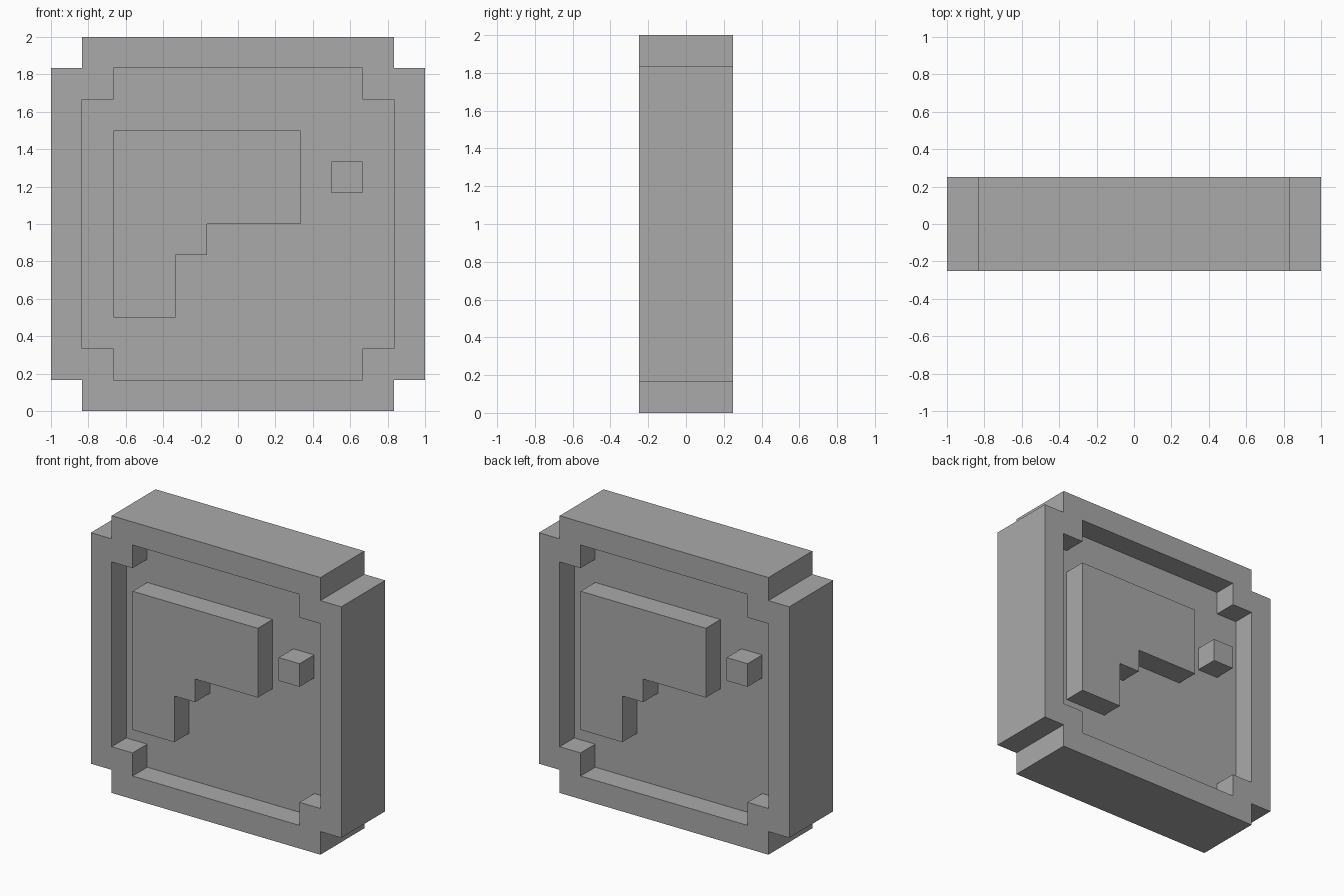
import bpy
import bmesh
from math import pi
from mathutils import Matrix

if "Cube" in bpy.data.objects:
    bpy.data.objects.remove(bpy.data.objects["Cube"], do_unlink=True)

U = 1 / 6  # one block of the design

grey = bpy.data.materials.new("plain_grey")
grey.use_nodes = True
COLOUR = (0.4, 0.4, 0.4, 1)
grey.diffuse_color = COLOUR
grey.node_tree.nodes["Principled BSDF"].inputs["Base Color"].default_value = COLOUR


def notched(half):
    """Square outline with one block missing at each corner, centred at height 6."""
    h, n = half, half - 1
    quarter = [(h, n), (n, n), (n, h)]
    points = []
    for _ in range(4):
        points += quarter
        quarter = [(-z, x) for x, z in quarter]
    return [(x, z + 6) for x, z in points]


def finish(name, bm, turn=0):
    bmesh.ops.recalc_face_normals(bm, faces=bm.faces)
    bm.transform(Matrix.Rotation(turn, 4, "Z") @ Matrix.Scale(U, 4))
    mesh = bpy.data.meshes.new(name)
    bm.to_mesh(mesh)
    bm.free()
    mesh.materials.append(grey)
    bpy.context.collection.objects.link(bpy.data.objects.new(name, mesh))


def prism(name, outline, front, back, turn=0):
    """Extrude an x-z outline from front to back along y."""
    bm = bmesh.new()
    face = bm.faces.new([bm.verts.new((x, front, z)) for x, z in outline])
    solid = bmesh.ops.extrude_face_region(bm, geom=[face], use_keep_orig=True)
    moved = [v for v in solid["geom"] if isinstance(v, bmesh.types.BMVert)]
    bmesh.ops.translate(bm, verts=moved, vec=(0, back - front, 0))
    finish(name, bm, turn)


# Stepped frame: four matching loops joined into a closed ring
bm = bmesh.new()
loops = [[bm.verts.new((x, y, z)) for x, z in notched(half)]
         for half, y in ((6, -1.5), (6, 1.5), (5, 1.5), (5, -1.5))]
for a, b in zip(loops, loops[1:] + loops[:1]):
    for i in range(len(a)):
        bm.faces.new((a[i - 1], a[i], b[i], b[i - 1]))
finish("frame", bm)

# Recessed panel inside the frame
prism("panel", notched(5), -0.5, 0.5)

# Raised stepped emblem and small block, repeated on the back by a half turn
emblem = [(-4, 9), (2, 9), (2, 6), (-1, 6), (-1, 5), (-2, 5), (-2, 3), (-4, 3)]
block = [(3, 7), (4, 7), (4, 8), (3, 8)]
for side, turn in (("front", 0), ("back", pi)):
    prism(side + "_emblem", emblem, -1.5, -0.5, turn)
    prism(side + "_block", block, -1.5, -0.5, turn)
